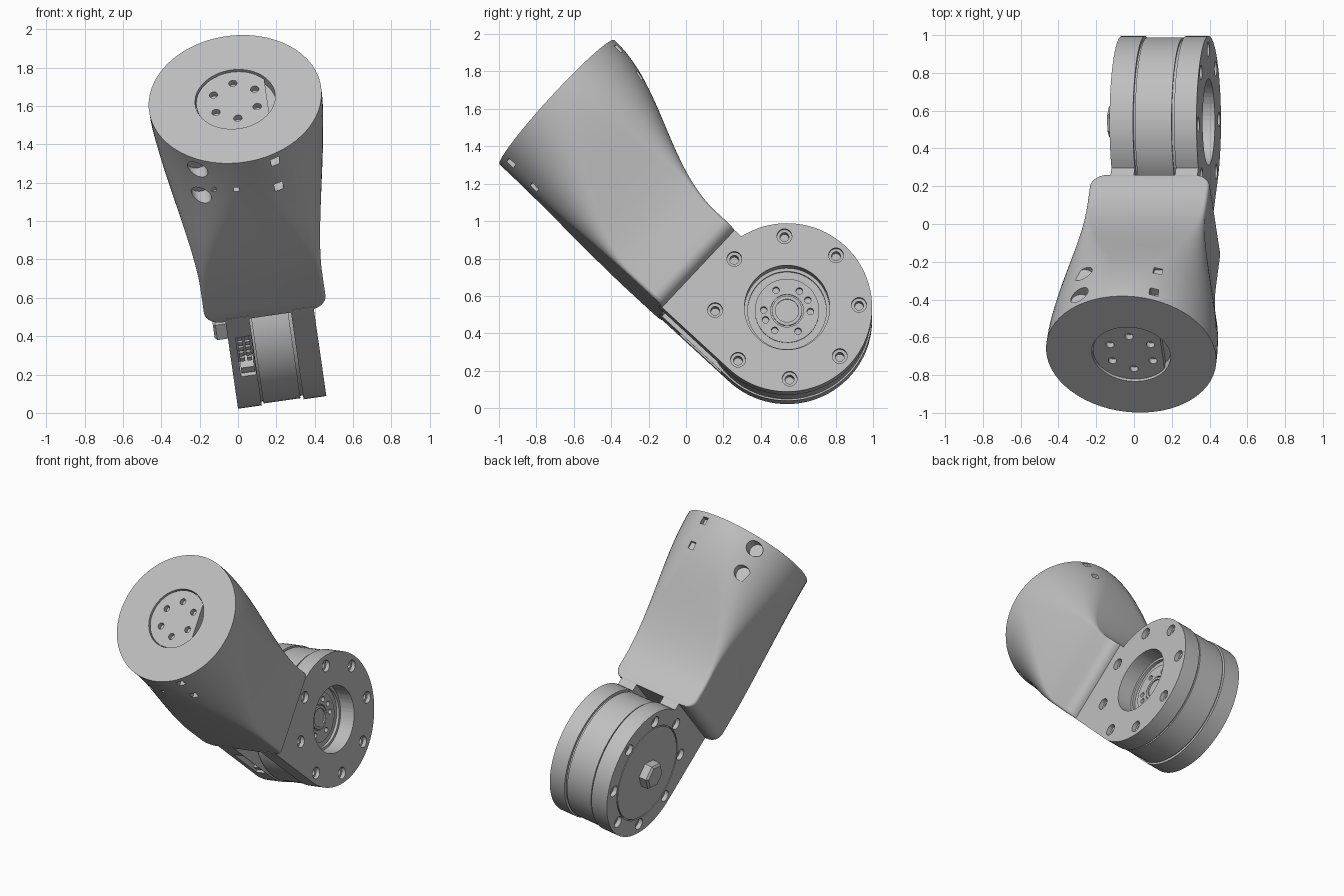
import bpy, bmesh, math
from mathutils import Matrix, Vector

if "Cube" in bpy.data.objects:
    bpy.data.objects.remove(bpy.data.objects["Cube"])

grey = bpy.data.materials.new("light_grey")
grey.use_nodes = True
grey.diffuse_color = (0.52, 0.52, 0.52, 1)
grey.node_tree.nodes["Principled BSDF"].inputs["Base Color"].default_value = grey.diffuse_color

# Local frame: x = joint axis, y = across the tube, z = tube axis (origin on the tube's top)
tilt = math.radians(8.2)
ax = Vector((math.cos(tilt), 0, math.sin(tilt)))
up = Vector((0, -0.729, 0.685))
up = (up - up.dot(ax) * ax).normalized()
side = up.cross(ax)
FRAME = Matrix((ax, side, up)).transposed().to_4x4()
FRAME.translation = (-0.015, -0.69, 1.635)
JOINT = -1.68       # joint centre on the tube axis
R = 0.455


def finish(name, bm, smooth=True):
    bmesh.ops.recalc_face_normals(bm, faces=bm.faces)
    mesh = bpy.data.meshes.new(name)
    bm.to_mesh(mesh)
    bm.free()
    mesh.materials.append(grey)
    ob = bpy.data.objects.new(name, mesh)
    bpy.context.collection.objects.link(ob)
    ob.matrix_world = FRAME
    if smooth:
        shade(ob)
    return ob


def shade(ob):
    bpy.ops.object.select_all(action='DESELECT')
    ob.select_set(True)
    bpy.context.view_layer.objects.active = ob
    bpy.ops.object.shade_smooth_by_angle(angle=math.radians(28))


def skin(bm, rings):
    """Join equal rings of points and cap both ends."""
    rings = [[bm.verts.new(p) for p in ring] for ring in rings]
    n = len(rings[0])
    for lo, hi in zip(rings, rings[1:]):
        for i in range(n):
            bm.faces.new((lo[i], lo[(i + 1) % n], hi[(i + 1) % n], hi[i]))
    bm.faces.new(rings[0])
    bm.faces.new(rings[-1])


def turn(bm, profile, y=0, z=JOINT, n=64, phase=0):
    """Revolve (position, radius) pairs about an axis parallel to the joint."""
    angles = [phase + math.tau * i / n for i in range(n)]
    skin(bm, [[(x, y + r * math.cos(t), z + r * math.sin(t)) for t in angles]
              for x, r in profile])


def cyl(bm, centre, r, depth, axis='Z', n=32):
    rot = Matrix.Rotation(math.pi / 2, 4, 'X') if axis == 'Y' else Matrix()
    bmesh.ops.create_cone(bm, cap_ends=True, segments=n, radius1=r, radius2=r, depth=depth,
                          matrix=Matrix.Translation(centre) @ rot)


def box(bm, centre, size):
    bmesh.ops.create_cube(bm, size=1, matrix=Matrix.Translation(centre) @ Matrix.Diagonal((*size, 1)))


def cut(ob, bm):
    tool = finish("cutter", bm, False)
    tool.hide_render = True
    mod = ob.modifiers.new("cut", 'BOOLEAN')
    mod.operation, mod.solver, mod.object = 'DIFFERENCE', 'EXACT', tool
    bpy.context.view_layer.objects.active = ob
    bpy.ops.object.modifier_apply(modifier=mod.name)
    bpy.data.objects.remove(tool)
    shade(ob)


def ease(t):
    t = min(max(t, 0), 1)
    return t * t * (3 - 2 * t)


def mix(a, b, t):
    return a + (b - a) * t


def polar(r, degrees):
    t = math.radians(degrees)
    return r * math.cos(t), r * math.sin(t)


# Tube: a round top lofted into a rounded-corner box
LENGTH, FILLET, TOP_R = 1.19, 0.07, 0.453


def section(s, shrink=0):
    half = mix(TOP_R, 0.32, ease(s / 0.93)) - shrink
    low, high = -TOP_R, mix(TOP_R, 0.115, ease(s / 1.05))
    mid, tall = (low + high) / 2, (high - low) / 2
    r = min(mix(TOP_R, 0.02, ease(s / 0.95)), half, tall)
    ring = []
    for k, (sx, sy) in enumerate(((1, 1), (-1, 1), (-1, -1), (1, -1))):
        for i in range(15):
            c, d = polar(r, 90 * k + 90 * (i + 0.5) / 15)
            ring.append((sx * (half - r) + c, mid + sy * (tall - r) + d, -s))
    return ring


bm = bmesh.new()
rings = [section((LENGTH - FILLET) * i / 28) for i in range(29)]
for i in range(1, 9):
    t = math.pi / 2 * i / 8
    rings.append(section(LENGTH - FILLET + FILLET * math.sin(t), FILLET * (1 - math.cos(t))))
skin(bm, rings)
tube = finish("tube", bm)

# Tube openings: end recess, square slots and round ports on both broad sides
bm = bmesh.new()
cyl(bm, (0, 0, 0), 0.21, 0.12, n=64)
for sy in (-1, 1):
    for s in (0.06, 0.24):
        box(bm, (0.16, sy * 0.43, -s), (0.045, 0.12, 0.05))
        cyl(bm, (-0.245, sy * 0.41, -s - 0.02), 0.05, 0.17, 'Y')
for x in (-0.18, -0.06):
    box(bm, (x, -0.45, -0.2), (0.03, 0.06, 0.03))
cut(tube, bm)

# Output flange in the tube's end, with one flat side and six bolt holes
bm = bmesh.new()
cyl(bm, (0, 0, -0.037), 0.205, 0.05, n=64)
flange = finish("end_flange", bm)
bm = bmesh.new()
box(bm, (0.265, 0, -0.03), (0.2, 0.6, 0.2))
for k in range(6):
    cyl(bm, (*polar(0.125, 90 + 60 * k), 0), 0.022, 0.09, n=20)
cut(flange, bm)


# Side plates: a disc with a straight arm running into the tube
def plate(name, x0, x1):
    bm = bmesh.new()
    line = []
    for i in range(65):
        y, z = polar(R, mix(180, 360 + 75.4, i / 64))
        line.append((y, JOINT + z))
    line += [(0.115, -1.17), (-R, -1.17)]
    skin(bm, [[(x, y, z) for y, z in line] for x in (x0, x1)])
    return finish(name, bm)


def bolt_holes(bm, face, inward):
    steps = ((-0.02, 0.04), (0.03, 0.04), (0.03, 0.024), (0.1, 0.024))
    for k in range(8):
        y, z = polar(0.385, 45 * k)
        turn(bm, [(face + inward * d, r) for d, r in steps], y, JOINT + z, 20)


LEFT, RIGHT = -0.215, 0.25
output_plate = plate("output_side_plate", 0.13, RIGHT)
bm = bmesh.new()
turn(bm, [(0.1, 0.228), (0.3, 0.228)])
bolt_holes(bm, RIGHT, -1)
cut(output_plate, bm)

cover_plate = plate("cover_side_plate", LEFT, -0.09)
bm = bmesh.new()
bolt_holes(bm, LEFT, 1)
box(bm, (-0.135, -0.42, -1.47), (0.08, 0.14, 0.3))
cut(cover_plate, bm)

# Round cover seated in a thin groove, and the hexagonal nut
bm = bmesh.new()
turn(bm, [(LEFT - 0.01, 0.34), (LEFT + 0.012, 0.34)])
cut(cover_plate, bm)
bm = bmesh.new()
turn(bm, [(LEFT + 0.02, 0.332), (LEFT, 0.332)])
finish("round_cover", bm)
bm = bmesh.new()
turn(bm, [(LEFT + 0.01, 0.095), (LEFT - 0.055, 0.095), (LEFT - 0.068, 0.08)], n=6, phase=0.3)
finish("hex_nut", bm)

# Motor drum between the plates with stepped output face
bm = bmesh.new()
turn(bm, [(-0.1, 0.435), (-0.08, 0.435), (-0.08, 0.447), (0.115, 0.447), (0.115, 0.435),
          (0.14, 0.435), (0.14, 0.21), (0.12, 0.21), (0.12, 0.172), (0.13, 0.172),
          (0.13, 0.088), (0.12, 0.088), (0.12, 0.08), (0.135, 0.08), (0.135, 0.062),
          (0.125, 0.062)])
drum = finish("motor_drum", bm)
bm = bmesh.new()
for a in [11 + 60 * k for k in range(6)] + [-20, 156]:
    y, z = polar(0.125, a)
    turn(bm, [(0.09, 0.018), (0.16, 0.018)], y, JOINT + z, 16)
cut(drum, bm)

# Connector blocks in the cover plate's front pocket
bm = bmesh.new()
for k in range(5):
    for x in (-0.155, -0.118):
        box(bm, (x, -0.38, -1.37 - 0.04 * k), (0.026, 0.08, 0.026))
box(bm, (-0.135, -0.395, -1.59), (0.07, 0.09, 0.04))
finish("connector_blocks", bm, False)
